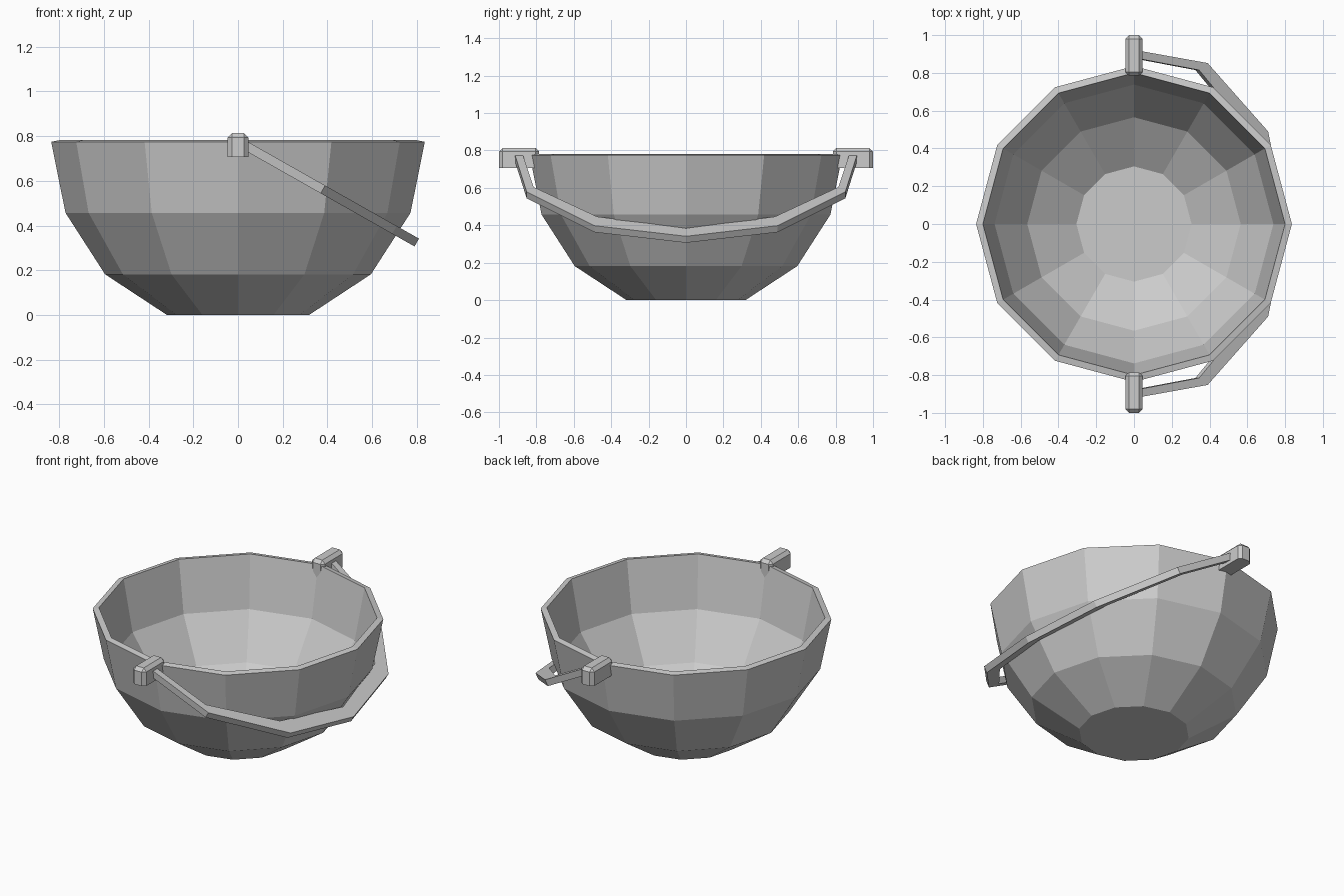
import bpy, bmesh, math

if "Cube" in bpy.data.objects:
    bpy.data.objects.remove(bpy.data.objects["Cube"])


def finish(bm, name):
    bmesh.ops.recalc_face_normals(bm, faces=bm.faces[:])
    mesh = bpy.data.meshes.new(name)
    bm.to_mesh(mesh)
    bm.free()
    obj = bpy.data.objects.new(name, mesh)
    bpy.context.collection.objects.link(obj)
    return obj


def bridge(bm, a, b):
    n = len(a)
    for i in range(n):
        bm.faces.new((a[i], a[(i + 1) % n], b[(i + 1) % n], b[i]))


# Bowl: twelve-sided shell, outer profile up then inner profile down
profile = [(0.318, 0), (0.595, 0.182), (0.772, 0.457), (0.836, 0.775),
           (0.80, 0.782), (0.738, 0.462), (0.565, 0.205), (0.305, 0.03)]
bm = bmesh.new()
rings = [[bm.verts.new((r * math.cos(k * math.pi / 6), r * math.sin(k * math.pi / 6), z))
          for k in range(12)] for r, z in profile]
for a, b in zip(rings, rings[1:]):
    bridge(bm, a, b)
bm.faces.new(rings[0])
bm.faces.new(rings[-1])
finish(bm, "bowl")

# Handle lugs: blocks through the rim, chamfered except along the bottom
for side, name in ((-1, "front_lug"), (1, "back_lug")):
    bm = bmesh.new()
    bmesh.ops.create_cube(bm, size=1)
    for v in bm.verts:
        v.co.x *= 0.092
        v.co.y = v.co.y * 0.215 + side * 0.8925
        v.co.z = v.co.z * 0.108 + 0.76
    edges = [e for e in bm.edges if max(v.co.z for v in e.verts) > 0.75]
    bmesh.ops.bevel(bm, geom=edges, offset=0.02, segments=1, affect='EDGES')
    finish(bm, name)

# Handle: flat angular band hanging down at an angle, (x, y) of outer and inner edges
outer = [(0.0, 0.922), (0.39, 0.852), (0.71, 0.49), (0.81, 0)]
inner = [(0.0, 0.88), (0.345, 0.815), (0.625, 0.475), (0.735, 0)]


def full(pts):
    return pts + [(x, -y) for x, y in pts[-2::-1]]


bm = bmesh.new()
sections = []
for o, i in zip(full(outer), full(inner)):
    top = [(x, y, 0.80 - 0.566 * x) for x, y in (o, i)]
    low = [(x - 0.02, y, z - 0.035) for x, y, z in top]
    sections.append([bm.verts.new(p) for p in (top[0], top[1], low[1], low[0])])
for a, b in zip(sections, sections[1:]):
    bridge(bm, a, b)
bm.faces.new(sections[0])
bm.faces.new(sections[-1])
finish(bm, "handle")
